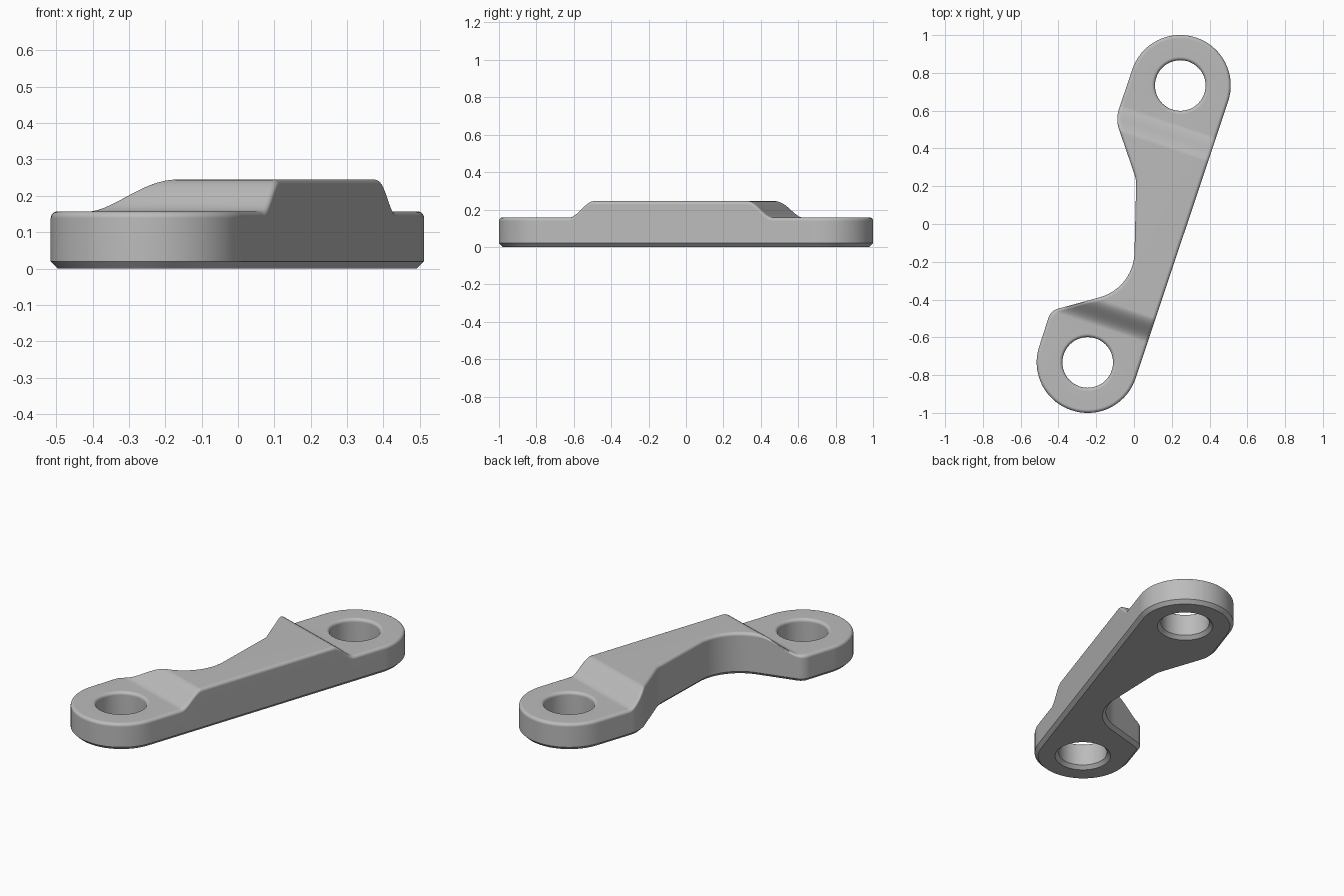
import bpy, bmesh, math
from mathutils import Vector, Matrix

cube = bpy.data.objects.get("Cube")
if cube:
    bpy.data.objects.remove(cube, do_unlink=True)

LOW, RISE = 0.157, 0.088          # end thickness, extra height of the middle
END_R, HOLE_R = 0.267, 0.134
EDGE_R, CHAMFER = 0.018, 0.02
STEP_IN, STEP_OUT = 0.435, 0.575  # where the step starts and ends along the axis

hole = Vector((0.245, 0.733))
axis = hole.normalized()
side = Vector((-axis.y, axis.x))


def local(u, v):
    return axis * u + side * v


def rounded(corners):
    """Closed outline with an arc at every (point, radius) corner."""
    pts = []
    for i, (p, r) in enumerate(corners):
        a = (corners[i - 1][0] - p).normalized()
        b = (corners[(i + 1) % len(corners)][0] - p).normalized()
        turn = math.pi - a.angle(b)
        start = p + a * r * math.tan(turn / 2)
        centre = p + (a + b).normalized() * r / math.cos(turn / 2)
        sign = 1 if b.x * a.y - b.y * a.x > 0 else -1
        n = max(5, round(math.degrees(turn) / 5))
        for k in range(n + 1):
            rot = Matrix.Rotation(sign * turn * k / n, 2)
            pts.append(centre + rot @ (start - centre))
    return pts


def circle(c, r, n=48):
    """Clockwise hole outline."""
    return [c + Vector((math.cos(t), -math.sin(t))) * r
            for t in (2 * math.pi * k / n for k in range(n))]


def inset(pts, d):
    """Move an outline into the material by d."""
    out = []
    for i, p in enumerate(pts):
        t = ((p - pts[i - 1]).normalized()
             + (pts[(i + 1) % len(pts)] - p).normalized()).normalized()
        out.append(p + Vector((-t.y, t.x)) * d)
    return out


def step_height(u):
    t = min(1, max(0, (STEP_OUT - abs(u)) / (STEP_OUT - STEP_IN)))
    return RISE * t * t * (3 - 2 * t)


# Plan outline: two round ends, straight right side, waisted left side
tip = hole.length + END_R
arc = END_R * 0.997
outline = rounded([
    (local(-tip, -END_R), arc),
    (local(tip, -END_R), arc),
    (local(tip, END_R), arc),
    (Vector((-0.098, 0.555)), 0.17),
    (Vector((0.012, 0.235)), 0.15),
    (Vector((-0.002, -0.339)), 0.25),
    (Vector((-0.441, -0.459)), 0.075),
    (local(-tip, END_R), arc),
])
loops = [outline, circle(hole, HOLE_R), circle(-hole, HOLE_R)]

# Wall section: bottom chamfer, straight wall, rounded top edge
section = [(CHAMFER, 0), (0, CHAMFER)]
for k in range(6):
    a = math.pi / 2 * k / 5
    section.append((EDGE_R * (1 - math.cos(a)), LOW - EDGE_R * (1 - math.sin(a))))

bm = bmesh.new()
bottom, top = [], []
for pts in loops:
    rings = [[bm.verts.new((p.x, p.y, z)) for p in inset(pts, d)] for d, z in section]
    n = len(pts)
    for lo, hi in zip(rings, rings[1:]):
        for i in range(n):
            j = (i + 1) % n
            bm.faces.new((lo[i], lo[j], hi[j], hi[i]))
    for ring, edges in ((rings[0], bottom), (rings[-1], top)):
        edges += [bm.edges.get((ring[i], ring[(i + 1) % n])) for i in range(n)]
for edges in (bottom, top):
    bmesh.ops.triangle_fill(bm, use_beauty=True, edges=edges, normal=(0, 0, 1))

# Cut across the axis at the steps, then lift the middle of the top
for s in (-1, 1):
    for k in range(13):
        u = s * (STEP_IN + (STEP_OUT - STEP_IN) * k / 12)
        geom = bm.verts[:] + bm.edges[:] + bm.faces[:]
        bmesh.ops.bisect_plane(bm, geom=geom, dist=1e-5,
                               plane_co=local(u, 0).to_3d(), plane_no=axis.to_3d())
for v in bm.verts:
    if v.co.z > LOW - EDGE_R - 0.001:
        v.co.z += step_height(v.co.xy.dot(axis))
    elif v.co.z > CHAMFER + 0.001:
        share = (v.co.z - CHAMFER) / (LOW - EDGE_R - CHAMFER)
        v.co.z += share * step_height(v.co.xy.dot(axis))
bmesh.ops.recalc_face_normals(bm, faces=bm.faces[:])

mesh = bpy.data.meshes.new("link_plate")
bm.to_mesh(mesh)
bm.free()
plate = bpy.data.objects.new("link_plate", mesh)
bpy.context.collection.objects.link(plate)

# Plain grey metal
grey = bpy.data.materials.new("light_grey")
grey.use_nodes = True
colour = (0.5, 0.5, 0.5, 1)
grey.diffuse_color = colour
grey.node_tree.nodes["Principled BSDF"].inputs["Base Color"].default_value = colour
mesh.materials.append(grey)

bpy.ops.object.select_all(action="DESELECT")
plate.select_set(True)
bpy.context.view_layer.objects.active = plate
bpy.ops.object.shade_smooth_by_angle(angle=math.radians(30))
weighted = plate.modifiers.new("even_shading", "WEIGHTED_NORMAL")
weighted.keep_sharp = True
